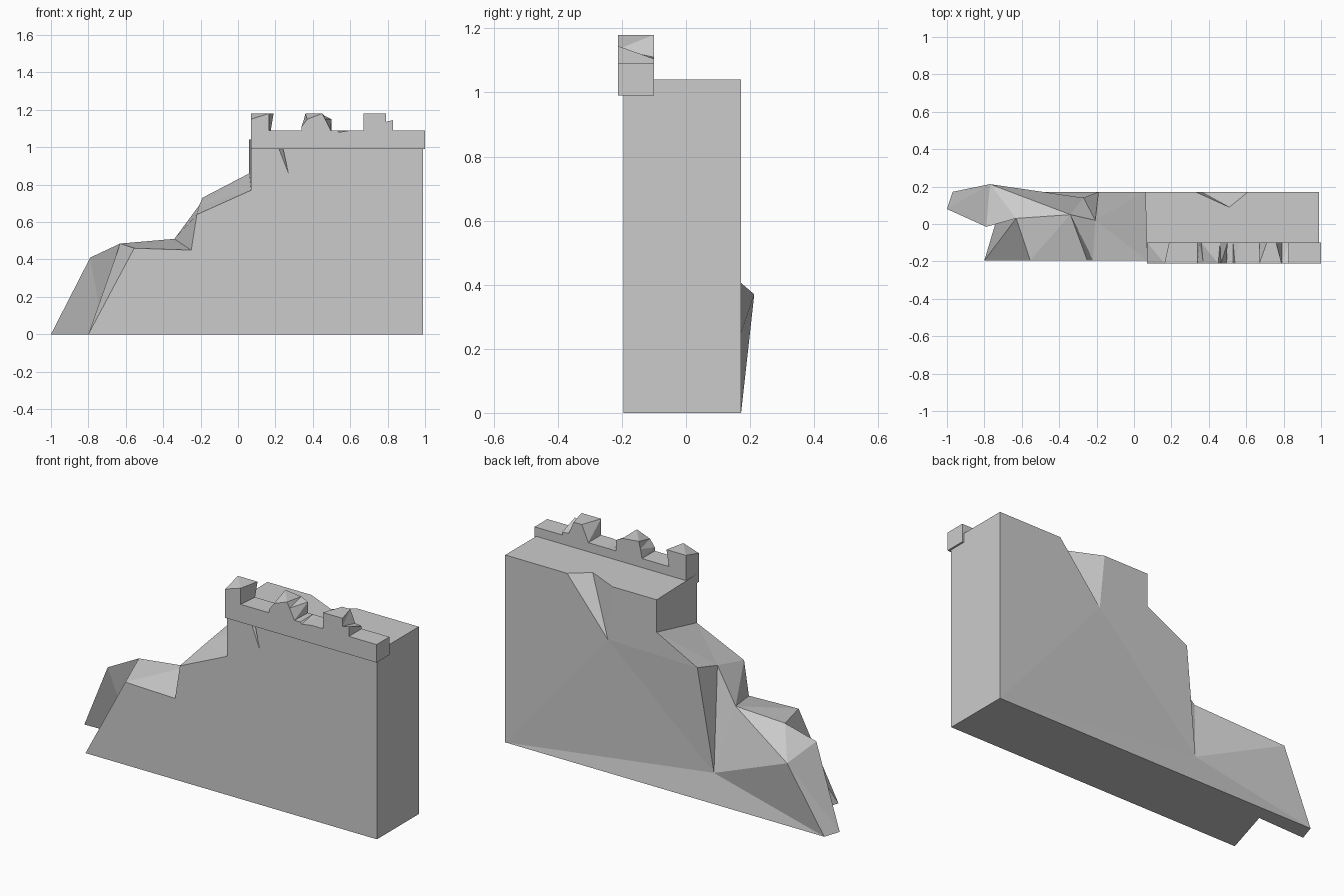
import bpy

if "Cube" in bpy.data.objects:
    bpy.data.objects.remove(bpy.data.objects["Cube"])


def mesh_object(name, verts, faces):
    """Make a flat shaded object from points and faces."""
    me = bpy.data.meshes.new(name)
    me.from_pydata(verts, [], faces)
    me.validate()
    ob = bpy.data.objects.new(name, me)
    bpy.context.collection.objects.link(ob)
    bpy.ops.object.select_all(action='DESELECT')
    bpy.context.view_layer.objects.active = ob
    ob.select_set(True)
    bpy.ops.object.mode_set(mode='EDIT')
    bpy.ops.mesh.select_all(action='SELECT')
    bpy.ops.mesh.normals_make_consistent(inside=False)
    bpy.ops.mesh.quads_convert_to_tris(quad_method='BEAUTY', ngon_method='BEAUTY')
    bpy.ops.object.mode_set(mode='OBJECT')
    return ob


# Broken wall: front outline, back outline and the crumbled ridge between
F, B, TOP = -0.195, 0.172, 1.04
points = {}
for key, x, z in [("a", -0.8, 0), ("b", -0.555, 0.46), ("c", -0.25, 0.45),
                  ("d", -0.22, 0.64), ("e", 0.07, 0.77), ("f", 0.07, TOP),
                  ("crack_l", 0.2, TOP), ("crack_tip", 0.27, 0.86),
                  ("crack_r", 0.23, TOP), ("g", 0.99, TOP), ("h", 0.99, 0)]:
    points[key] = (x, F, z)
for key, x, z in [("A", -0.97, 0), ("D", -0.19, 0.73), ("E", 0.06, 0.86),
                  ("T", 0.06, TOP), ("chip_l", 0.33, TOP),
                  ("chip_tip", 0.36, 0.74), ("chip_r", 0.61, TOP),
                  ("G", 0.99, TOP), ("H", 0.99, 0)]:
    points[key] = (x, B, z)
points.update(
    n=(-0.715, 0.09, 0), m1=(-1.0, 0.08, 0), m2=(-0.79, -0.015, 0.41),
    m3=(-0.63, 0.03, 0.485), m4=(-0.34, 0.05, 0.51), m5=(-0.207, 0.02, 0.69),
    bulge=(-0.77, 0.213, 0.37), v=(-0.27, 0.14, 0.155),
    crack_in=(0.235, -0.15, TOP), chip_in=(0.51, 0.09, TOP))
faces = [
    "a b c d e f crack_l crack_tip crack_r g h",            # front
    "H A v D E T chip_l chip_tip chip_r G",                 # back
    "A bulge v", "bulge m4 v", "v m4 m5", "v m5 D",         # back break
    "a n m1 A H h", "h g G H",                              # base and end
    "a b m3", "a m3 n", "n m3 m2 m1", "m1 m2 bulge A",      # low end
    "m2 m3 m4 bulge", "b m4 m3", "b c m4", "c d m5 m4",     # low ridge
    "d e E D m5", "e f T E",                                # steps
    "f crack_l crack_in crack_r g G chip_r chip_in chip_l T",
    "crack_l crack_tip crack_in", "crack_tip crack_r crack_in",
    "chip_l chip_in chip_tip", "chip_in chip_r chip_tip"]
idx = {k: i for i, k in enumerate(points)}
mesh_object("broken_wall", list(points.values()),
            [[idx[k] for k in f.split()] for f in faces])

# Worn battlement: (x front, z front, x back, z back) round the outline
outline = [
    (0.07, 0.99, 0.07, 0.99), (0.07, 1.15, 0.07, 1.18), (0.165, 1.18, 0.19, 1.18),
    (0.165, 1.09, 0.175, 1.09), (0.34, 1.09, 0.34, 1.09), (0.34, 1.11, 0.35, 1.14),
    (0.37, 1.15, 0.36, 1.18), (0.45, 1.18, 0.46, 1.17), (0.465, 1.15, 0.5, 1.15),
    (0.495, 1.09, 0.5, 1.09), (0.53, 1.09, 0.53, 1.09), (0.54, 1.08, 0.56, 1.09),
    (0.60, 1.09, 0.60, 1.09), (0.67, 1.09, 0.67, 1.09), (0.67, 1.18, 0.71, 1.18),
    (0.79, 1.18, 0.76, 1.18), (0.79, 1.135, 0.79, 1.11), (0.83, 1.145, 0.83, 1.105),
    (0.83, 1.09, 0.83, 1.09), (1.0, 1.09, 1.0, 1.09), (1.0, 0.99, 1.0, 0.99)]
n = len(outline)
verts = [(p[0], -0.212, p[1]) for p in outline] + [(p[2], -0.1, p[3]) for p in outline]
sides = [(i, (i + 1) % n, (i + 1) % n + n, i + n) for i in range(n)]
mesh_object("battlement", verts, sides + [list(range(n)), list(range(n, 2 * n))])
